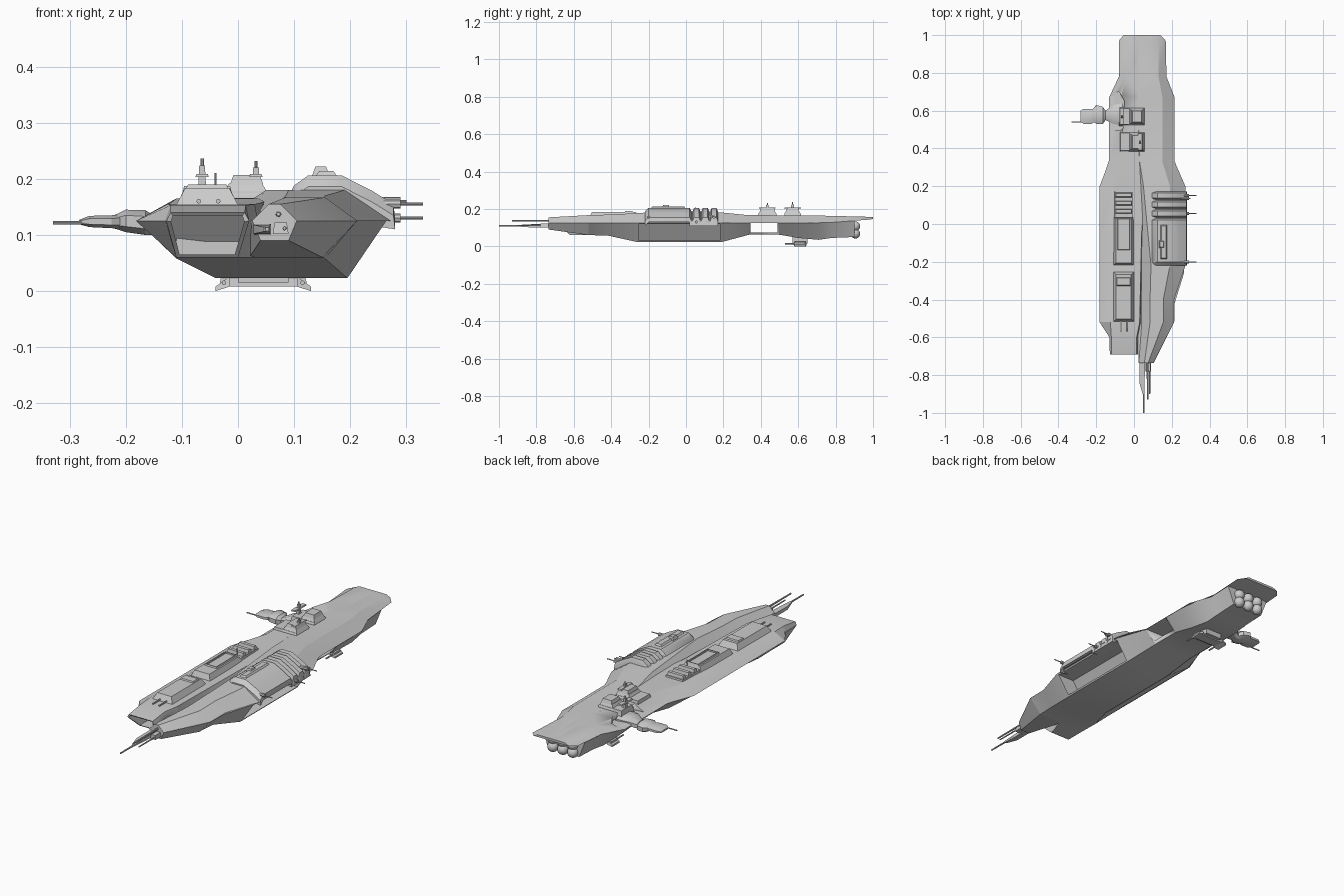
import bpy, bmesh, math
from mathutils import Vector


def finish(name, bm):
    bmesh.ops.recalc_face_normals(bm, faces=bm.faces)
    me = bpy.data.meshes.new(name)
    bm.to_mesh(me)
    bm.free()
    ob = bpy.data.objects.new(name, me)
    bpy.context.collection.objects.link(ob)
    bpy.context.view_layer.objects.active = ob
    bpy.ops.object.select_all(action='DESELECT')
    ob.select_set(True)
    bpy.ops.object.shade_smooth_by_angle(angle=math.radians(28))
    return ob


def loft(name, rings, recesses=()):
    """Skin closed rings of 3D points; recesses = (point near face, inset, push vector)."""
    bm = bmesh.new()
    vs = [[bm.verts.new(p) for p in r] for r in rings]
    n = len(vs[0])
    for a, b in zip(vs, vs[1:]):
        for i in range(n):
            j = (i + 1) % n
            bm.faces.new((a[i], a[j], b[j], b[i]))
    bm.faces.new(vs[0])
    bm.faces.new(vs[-1])
    bmesh.ops.recalc_face_normals(bm, faces=bm.faces)
    for point, inset, push in recesses:
        f = min(bm.faces, key=lambda f: (f.calc_center_median() - Vector(point)).length)
        bmesh.ops.inset_region(bm, faces=[f], thickness=inset)
        new = bmesh.ops.extrude_discrete_faces(bm, faces=[f])['faces'][0]
        bmesh.ops.translate(bm, verts=new.verts, vec=push)
    return finish(name, bm)


def sect(y, *pts):
    return [(x, y, z) for x, z in pts]


def block(name, x0, x1, y0, y1, z0, z1, t=0.01, recesses=()):
    """Box with a top narrowed by t."""
    rect = lambda d, z: [(x0 + d, y0 + d, z), (x1 - d, y0 + d, z), (x1 - d, y1 - d, z), (x0 + d, y1 - d, z)]
    return loft(name, [rect(0, z0), rect(t, z1)], recesses)


def bar(name, a, b, r1, r2=None, n=8):
    a, b = Vector(a), Vector(b)
    bm = bmesh.new()
    bmesh.ops.create_cone(bm, cap_ends=True, segments=n, radius1=r1, radius2=r1 if r2 is None else r2,
                          depth=(b - a).length)
    rot = (b - a).to_track_quat('Z', 'Y').to_matrix()
    for v in bm.verts:
        v.co = rot @ v.co + (a + b) / 2
    return finish(name, bm)


def cut(target, cutter):
    m = target.modifiers.new("cut", 'BOOLEAN')
    m.operation, m.object, m.solver = 'DIFFERENCE', cutter, 'EXACT'
    cutter.hide_render = True
    cutter.hide_set(True)


# starboard upper hull: y, left foot, crest left, crest right, right foot, edge z, top z
stations = [(-.735, .025, .055, .075, .105, .125, .155), (-.52, .04, .085, .155, .213, .125, .167),
            (-.40, .04, .085, .155, .213, .125, .170), (-.22, .035, .09, .19, .272, .125, .180),
            (.20, .0, .05, .19, .272, .125, .180), (.33, -.03, .03, .15, .215, .125, .167),
            (.67, -.03, .02, .15, .215, .125, .165), (.78, -.03, .02, .13, .172, .128, .163),
            (.97, -.03, .02, .13, .168, .142, .158), (1.0, -.03, .02, .12, .14, .146, .157)]
loft("starboard_upper_hull", [sect(y, (a, e), (b, t), (c, t), (d, e)) for y, a, b, c, d, e, t in stations])

# port upper hull: y, left edge, deck left, deck right, right foot, edge z, deck z
stations = [(-.52, -.182, -.125, .03, .035, .125, .155), (-.05, -.182, -.12, .04, .045, .125, .157),
            (.20, -.182, -.11, .06, .1, .125, .165), (.33, -.132, -.07, .06, .1, .125, .166),
            (.67, -.132, -.07, .06, .1, .125, .165), (.78, -.08, -.04, .06, .1, .128, .163),
            (.97, -.08, -.04, .06, .1, .142, .158), (1.0, -.055, -.03, .06, .1, .146, .157)]
port = loft("port_upper_hull", [sect(y, (a, e), (b, t), (c, t), (d, e)) for y, a, b, c, d, e, t in stations])
scoop = loft("scoop_cutter", [[(x, y, z) for x, y in ((-.2, .66), (-.08, .7), (-.05, .65), (-.06, .5), (-.2, .48))]
                              for z in (.138, .3)])
cut(port, scoop)

# lower hull: y, top left, top right, bottom left, bottom right, bottom z, top z
stations = [(-.52, -.18, .213, -.11, .15, .06, .126), (-.42, -.18, .215, -.11, .155, .058, .126),
            (-.26, -.18, .265, -.04, .195, .023, .126), (.19, -.18, .265, -.04, .195, .023, .126),
            (.34, -.132, .213, -.06, .155, .063, .126), (.50, -.132, .213, -.06, .155, .062, .126),
            (.60, -.132, .213, -.05, .145, .045, .126), (.71, -.11, .2, -.04, .135, .035, .126),
            (.78, -.08, .17, -.04, .13, .045, .129), (.90, -.075, .165, -.04, .13, .05, .138)]
lower = loft("lower_hull", [sect(y, (a, t), (b, t), (d, z), (c, z)) for y, a, b, c, d, z, t in stations],
             [((.23, -.035, .075), .012, (-.09, 0, .0))])
cut(lower, block("passage_cutter", -.5, .5, .345, .49, .075, .14, 0))

# starboard nose underside
loft("nose_underside", [sect(-.735, (.025, .126), (.105, .126), (.09, .09), (.04, .09)),
                        sect(-.52, (.02, .126), (.213, .126), (.15, .06), (.02, .06))])

# port launch bay with open slanted mouth
ys = (-.69, -.69, -.69, -.69, -.62, -.62)
mouth = ((-.128, .125), (-.12, .14), (.012, .14), (.02, .125), (.0, .06), (-.11, .06))
loft("launch_bay", [sect(-.52, (-.182, .125), (-.125, .155), (.03, .155), (.035, .125), (.03, .06), (-.11, .06)),
                    sect(-.6, (-.13, .125), (-.12, .153), (.014, .153), (.02, .125), (.0, .06), (-.11, .06)),
                    [(x, y, z) for (x, z), y in zip(mouth, ys)]],
     [((-.05, -.67, .105), .009, (0, .13, 0))])

# starboard deck housing with three ribs, ridge and hatch
prof = ((.085, .16), (.1, .188), (.125, .206), (.185, .206), (.24, .178), (.277, .155), (.28, .13))
squash = [(x, z - .02) for x, z in prof]
loft("starboard_housing", [sect(-.22, *squash), sect(-.20, *prof), sect(.02, *prof), sect(.03, *squash)])
for i in range(3):
    y = .035 + i * .047
    loft("starboard_rib", [sect(y, *squash), sect(y + .008, *prof), sect(y + .034, *prof), sect(y + .042, *squash)])
loft("rib_bed", [sect(.02, *squash), sect(.17, *squash)])
block("ridge_hatch", .135, .18, -.19, -.0, .2, .214, .01)
block("ridge_cap", .13, .165, -.13, -.085, .2, .222, .008)
for y, z in ((.15, .155), (.135, .16), (.055, .13), (-.2, .155)):
    bar("side_gun_base", (.25, y, z), (.29, y, z), .008)
    bar("side_gun", (.28, y, z), (.33 if y != .135 else .3, y, z), .0025)

# port deck housings: hatch, ribs and forward house
block("port_housing", -.11, .0, -.22, .04, .15, .183, .014)
block("port_hatch", -.09, -.02, -.14, .03, .178, .19, .004, [((-.055, -.055, .19), .006, (0, 0, -.012))])
block("port_rib_bed", -.105, -.005, .03, .175, .15, .172, .004)
for i in range(3):
    block("port_rib", -.105, -.005, .05 + i * .043, .085 + i * .043, .15, .187, .009)
block("forward_house", -.112, .002, -.52, -.25, .15, .184, .018)
block("forward_house_roof", -.095, -.015, -.33, -.28, .178, .19, .006)
for x in (-.07, -.035):
    bar("house_gun", (x, -.48, .16), (x, -.57, .16), .004)
bar("thin_mast", (-.04, .05, .17), (-.04, .05, .21), .002)

# aft towers with stepped tops and antennas
for y0, y1, mx, top in ((.38, .49, .032, .232), (.52, .62, -.064, .236)):
    ym = (y0 + y1) / 2
    block("tower_base", -.08, .058, y0, y1, .14, .178, .008)
    block("tower_mid", -.028, .055, y0 + .005, y1 - .005, .17, .192, .012)
    block("tower_top", -.014, .045, y0 + .015, y1 - .015, .19, .207, .006)
    block("mast", mx - .008, mx + .008, ym - .01, ym + .01, .17, top - .012, .003)
    bar("mast_tip", (mx, ym, .2), (mx, ym, top), .003)
    block("mast_crossbar", mx - .012, mx + .012, ym - .045, ym + .045, .203, .209, .002)

# port outrigger gun
def xsect(x, y0, y1, z0, z1):
    c = .25
    dy, dz = (y1 - y0) * c, (z1 - z0) * c
    return [(x, y0 + dy, z0), (x, y1 - dy, z0), (x, y1, z0 + dz), (x, y1, z1 - dz),
            (x, y1 - dy, z1), (x, y0 + dy, z1), (x, y0, z1 - dz), (x, y0, z0 + dz)]

loft("outrigger_arm", [xsect(-.06, .52, .64, .115, .156), xsect(-.11, .53, .63, .11, .154),
                       xsect(-.15, .55, .6, .1, .135), xsect(-.165, .53, .62, .1, .144),
                       xsect(-.2, .53, .63, .105, .145), xsect(-.225, .55, .6, .113, .133)])
loft("outrigger_pod", [xsect(-.2, .545, .61, .11, .138), xsect(-.225, .53, .61, .112, .135),
                       xsect(-.265, .53, .61, .114, .134), xsect(-.283, .54, .6, .119, .127)])
bar("outrigger_barrel", (-.27, .54, .122), (-.33, .54, .122), .003)

# bow guns
for x, z, y1, r in ((.052, .11, -1.0, .006), (.072, .137, -.93, .006), (.083, .112, -.9, .005)):
    bar("bow_gun", (x, -.64, z), (x, y1, z), r, r * .6)
loft("bow_gun_shroud", [sect(-.7, (.03, .1), (.06, .1), (.06, .12), (.03, .12)),
                        sect(-.84, (.028, .102), (.056, .102), (.056, .118), (.028, .118)),
                        sect(-.9, (.046, .106), (.056, .106), (.056, .114), (.046, .114))])
block("bow_gun_mount", .062, .09, -.78, -.7, .102, .122, .003)

# belly turret
block("belly_pedestal", .0, .09, .57, .65, .015, .07, 0)
block("belly_crossbar", -.033, .123, .585, .635, .008, .022, .002)
for s in (-1, 1):
    cx = .045 + s * .07
    loft("belly_pod", [[(cx - s * .01, y, z) for y, z in ((.575, .008), (.645, .008), (.64, .026), (.58, .026))],
                       [(cx + s * .015, y, z) for y, z in ((.58, .0), (.64, .0), (.64, .008), (.58, .008))]])
    bar("belly_gun", (cx, .6, .015), (cx, .53, .015), .004)

# stern engines, two rows of three
for x in (-.01, .045, .1):
    for z in (.072, .112):
        bm = bmesh.new()
        bmesh.ops.create_uvsphere(bm, u_segments=16, v_segments=10, radius=.026)
        bmesh.ops.translate(bm, verts=bm.verts, vec=(x, .905, z - .004))
        finish("engine", bm)
